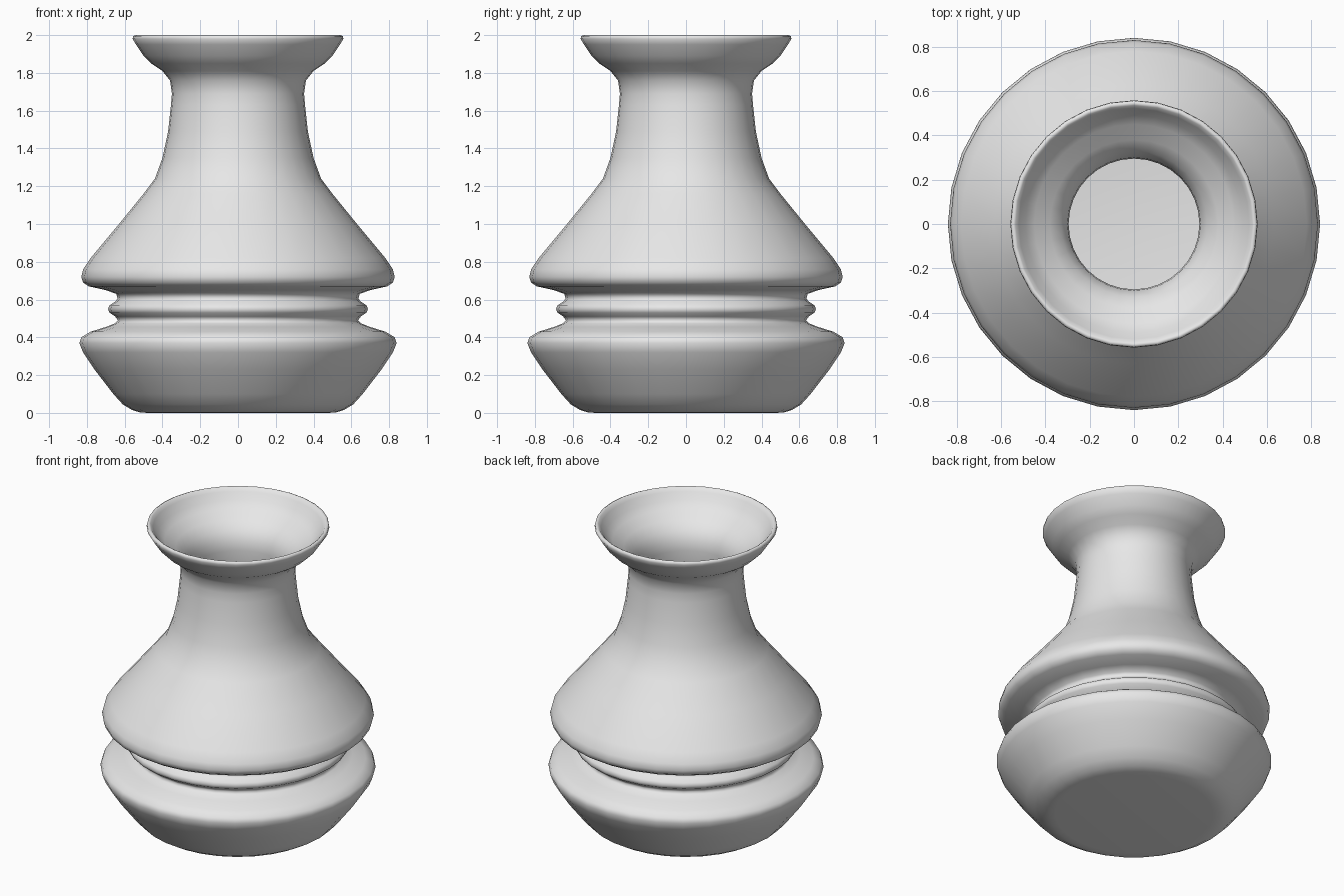
import bpy
import bmesh
import math
from mathutils import Vector

SEGMENTS = 32

# Remove the default cube
default_cube = bpy.data.objects.get("Cube")
if default_cube:
    bpy.data.objects.remove(default_cube, do_unlink=True)


def make_material(name, color):
    material = bpy.data.materials.new(name)
    material.use_nodes = True
    material.diffuse_color = color
    shader = next(n for n in material.node_tree.nodes if n.type == "BSDF_PRINCIPLED")
    shader.inputs["Base Color"].default_value = color
    return material


def lathe(name, profile, material):
    """Revolve a closed radius/height profile around the z axis."""
    bm = bmesh.new()
    verts = [bm.verts.new((radius, 0, height)) for radius, height in profile]
    edges = [bm.edges.new(pair) for pair in zip(verts, verts[1:])]
    bmesh.ops.spin(bm, geom=verts + edges, cent=Vector(), axis=Vector((0, 0, 1)),
                   angle=math.tau, steps=SEGMENTS, use_duplicate=False)
    bmesh.ops.remove_doubles(bm, verts=bm.verts[:], dist=1e-4)
    bmesh.ops.recalc_face_normals(bm, faces=bm.faces[:])
    for face in bm.faces:
        face.smooth = True
    mesh = bpy.data.meshes.new(name)
    bm.to_mesh(mesh)
    bm.free()
    mesh.materials.append(material)
    vase = bpy.data.objects.new(name, mesh)
    bpy.context.collection.objects.link(vase)
    return vase


# Flat foot and bowl-shaped base
base = [(0, 0), (.48, 0), (.52, .003), (.56, .015), (.61, .045), (.66, .1),
        (.76, .23), (.82, .32), (.84, .37), (.83, .4), (.78, .43), (.7, .455)]

# Grooved waist with a raised bead
waist = [(.65, .475), (.635, .49), (.65, .51), (.68, .53), (.688, .55),
         (.68, .57), (.65, .59), (.637, .605), (.645, .63)]

# Wide shoulder tapering to the neck
body = [(.7, .65), (.79, .67), (.82, .69), (.83, .72), (.82, .76), (.78, .82),
        (.63, 1), (.5, 1.16), (.44, 1.24), (.4, 1.35), (.37, 1.49),
        (.355, 1.63), (.35, 1.69)]

# Flared mouth with a rounded lip
mouth = [(.36, 1.76), (.4, 1.81), (.46, 1.85), (.5, 1.89), (.54, 1.95),
         (.558, 1.98), (.555, 1.995), (.545, 2), (.535, 1.995), (.52, 1.975)]

# Hollow inside, running from the lip down to the flat floor
inside = [(.49, 1.93), (.45, 1.89), (.38, 1.85), (.33, 1.8), (.3, 1.74),
          (.295, 1.68), (.3, 1.6), (.315, 1.48), (.345, 1.34), (.39, 1.22),
          (.58, .97), (.75, .76), (.75, .72), (.62, .69), (.58, .64),
          (.58, .46), (.63, .42), (.77, .38), (.71, .26), (.61, .12),
          (.55, .07), (.48, .055), (0, .055)]

clay = make_material("plain grey clay", (.8, .8, .8, 1))
lathe("vase", base + waist + body + mouth + inside, clay)
